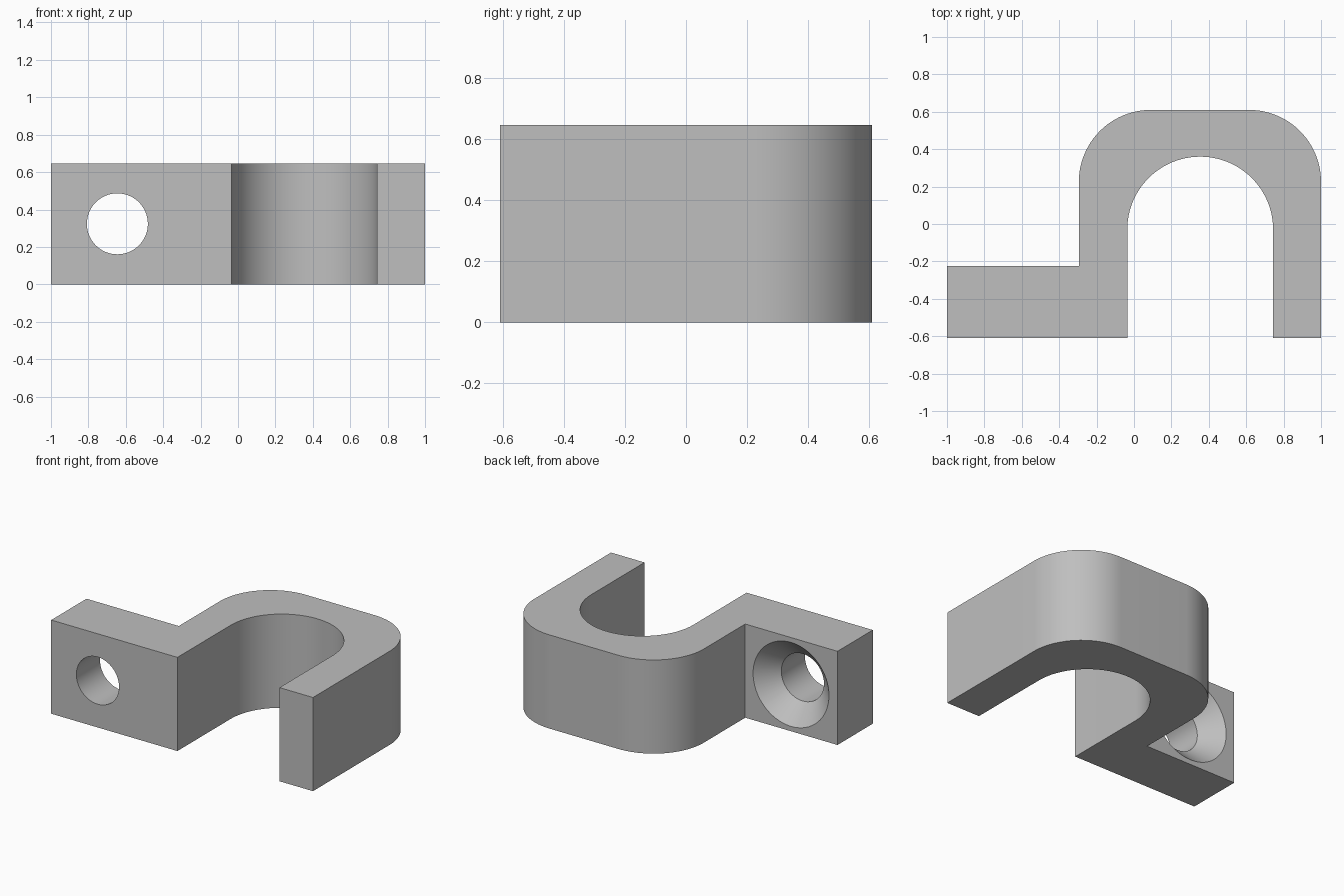
import bpy
import bmesh
from math import cos, sin, pi, radians

if "Cube" in bpy.data.objects:
    bpy.data.objects.remove(bpy.data.objects["Cube"], do_unlink=True)

WIDTH = 0.647               # height of the extruded clip
FRONT, BACK = -0.61, 0.61   # depth limits
TAB_BACK = -0.225           # rear face of the mounting tab
HOOK_LEFT, HOOK_RIGHT = -0.295, 1.0
OUTER_R = 0.385
INNER_X, INNER_Y, INNER_R = 0.354, -0.03, 0.39
HOLE_X, HOLE_R, SINK_R = -0.645, 0.163, 0.29

# Material
grey = bpy.data.materials.new("grey")
grey.use_nodes = True
colour = (0.52, 0.52, 0.52, 1)
grey.diffuse_color = colour
grey.node_tree.nodes["Principled BSDF"].inputs["Base Color"].default_value = colour


def arc(cx, cy, r, start, end, steps):
    """Points along an arc, angles in degrees."""
    angles = [radians(start + (end - start) * i / steps) for i in range(steps + 1)]
    return [(cx + r * cos(a), cy + r * sin(a)) for a in angles]


def make_object(name, bm):
    bmesh.ops.recalc_face_normals(bm, faces=bm.faces)
    mesh = bpy.data.meshes.new(name)
    bm.to_mesh(mesh)
    bm.free()
    mesh.materials.append(grey)
    obj = bpy.data.objects.new(name, mesh)
    bpy.context.collection.objects.link(obj)
    return obj


# Clip body: hook and tab outline, extruded upward
outline = [(-1, FRONT), (INNER_X - INNER_R, FRONT)]
outline += arc(INNER_X, INNER_Y, INNER_R, 180, 0, 48)
outline += [(INNER_X + INNER_R, FRONT), (HOOK_RIGHT, FRONT)]
outline += arc(HOOK_RIGHT - OUTER_R, BACK - OUTER_R, OUTER_R, 0, 90, 24)
outline += arc(HOOK_LEFT + OUTER_R, BACK - OUTER_R, OUTER_R, 90, 180, 24)
outline += [(HOOK_LEFT, TAB_BACK), (-1, TAB_BACK)]

bm = bmesh.new()
base = bm.faces.new([bm.verts.new((x, y, 0)) for x, y in outline])
top = bmesh.ops.extrude_face_region(bm, geom=[base])
top_verts = [v for v in top["geom"] if isinstance(v, bmesh.types.BMVert)]
bmesh.ops.translate(bm, vec=(0, 0, WIDTH), verts=top_verts)
clip = make_object("cable_clip", bm)

# Screw hole cutter: straight bore opening into a 45 degree countersink
over = 0.02
sink_depth = SINK_R - HOLE_R
stations = [(FRONT - over, HOLE_R), (TAB_BACK - sink_depth, HOLE_R),
            (TAB_BACK + over, SINK_R + over)]
bm = bmesh.new()
rings = []
for y, r in stations:
    ring = arc(HOLE_X, WIDTH / 2, r, 0, 360, 64)[:-1]
    rings.append([bm.verts.new((x, y, z)) for x, z in ring])
for a, b in zip(rings, rings[1:]):
    for i in range(len(a)):
        j = (i + 1) % len(a)
        bm.faces.new((a[i], a[j], b[j], b[i]))
bm.faces.new(rings[0])
bm.faces.new(rings[-1])
cutter = make_object("screw_hole_cutter", bm)
cutter.hide_render = True

# Cut the hole, then remove the cutter
bpy.context.view_layer.objects.active = clip
clip.select_set(True)
cut = clip.modifiers.new("screw_hole", "BOOLEAN")
cut.operation = "DIFFERENCE"
cut.solver = "EXACT"
cut.object = cutter
bpy.ops.object.modifier_apply(modifier=cut.name)
bpy.data.objects.remove(cutter, do_unlink=True)

# Smooth curves, sharp edges
bpy.ops.object.shade_smooth_by_angle(angle=radians(30))
